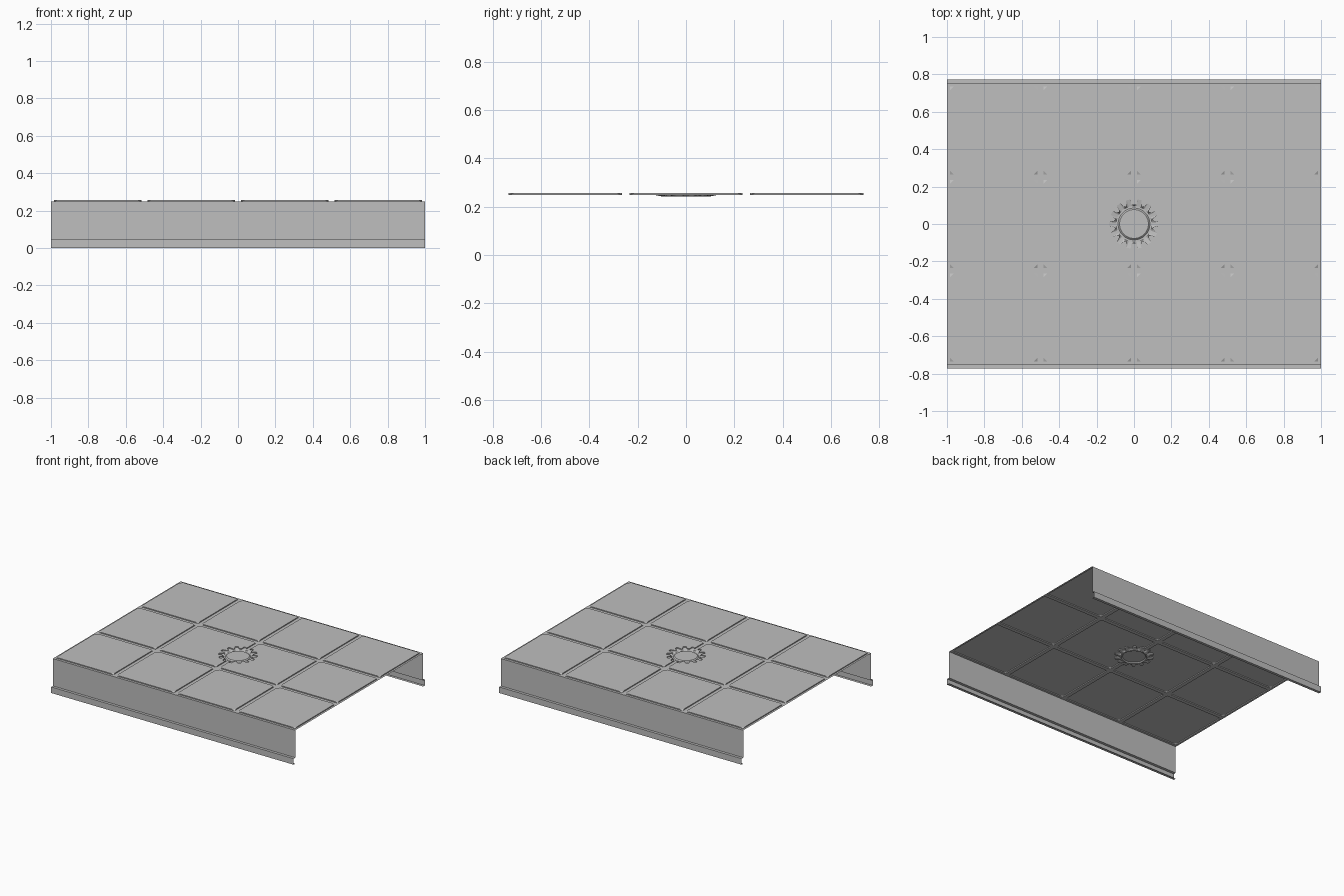
import bpy, bmesh
from math import sin, cos, radians

cube = bpy.data.objects.get("Cube")
if cube:
    bpy.data.objects.remove(cube, do_unlink=True)

grey = bpy.data.materials.new("sheet_grey")
grey.use_nodes = True
grey.diffuse_color = (0.52, 0.52, 0.52, 1)
grey.node_tree.nodes["Principled BSDF"].inputs["Base Color"].default_value = (0.52, 0.52, 0.52, 1)

FLOOR, TOP, PIT = 0.249, 0.256, 0.242   # groove floor, panel top, gear recess
HALF_Y = 0.753
GAP = 0.015                             # half a groove
CUT = 0.02                              # panel corner cut
TEETH = 14


def finish(name, bm, recalc=False):
    if recalc:
        bmesh.ops.recalc_face_normals(bm, faces=bm.faces[:])
    mesh = bpy.data.meshes.new(name)
    bm.to_mesh(mesh)
    bm.free()
    mesh.materials.append(grey)
    obj = bpy.data.objects.new(name, mesh)
    bpy.context.collection.objects.link(obj)
    return obj


def rect(bm, x0, x1, y0, y1, z):
    bm.faces.new([bm.verts.new((x, y, z)) for x, y in ((x0, y0), (x1, y0), (x1, y1), (x0, y1))])


# Gear outline, clockwise from the gap at the back
tooth = [(-8, 0.108), (-4.5, 0.133), (4.5, 0.133), (8, 0.108), (180 / TEETH, 0.1)]
gear = []
for t in range(TEETH):
    for offset, r in tooth:
        a = radians((t + 0.5) * 360 / TEETH + offset)
        gear.append((r * sin(a), r * cos(a)))


def panel(bm, x0, x1, y0, y1, bite=0):
    """Raised panel with sloped corner cuts; bite = side (+1/-1) holding the gear."""
    top, low = [], []
    corners = [(x0, y0, 1, 1), (x1, y0, -1, 1), (x1, y1, -1, -1), (x0, y1, 1, -1)]
    for i, (x, y, sx, sy) in enumerate(corners):
        along_x, along_y = (x + sx * CUT, y), (x, y + sy * CUT)
        top += [along_y, along_x] if i % 2 == 0 else [along_x, along_y]
        low += [(x, y)] * 2
        # the gear bite lies on the inner edge, after corner 1 or corner 3
        if bite == -1 and i == 1 or bite == 1 and i == 3:
            side = [(p[0], p[1]) for p in gear if p[0] > GAP]
            side = [(GAP, 0.121)] + side + [(GAP, -0.121)]
            if bite == -1:
                side = [(-px, py) for px, py in reversed(side)]
            top += side
            low += side
    vt = [bm.verts.new((x, y, TOP)) for x, y in top]
    made = {}
    vl = []
    for p in low:
        if p not in made:
            made[p] = bm.verts.new((*p, FLOOR))
        vl.append(made[p])
    bm.faces.new(vt)
    for i in range(len(vt)):
        j = (i + 1) % len(vt)
        ring = [vl[i], vl[j], vt[j], vt[i]]
        bm.faces.new(ring if vl[i] != vl[j] else [vl[i], vt[j], vt[i]])


# Deck: four by three raised panels with grooves between
xs = [-1] + [c + s * GAP for c in (-0.5, 0, 0.5) for s in (-1, 1)] + [1]
ys = [-0.75] + [c + s * GAP for c in (-0.25, 0.25) for s in (-1, 1)] + [0.75]
xs = [-1, -1 + GAP] + xs[1:-1] + [1 - GAP, 1]
ys = [-HALF_Y, -0.75 + GAP] + ys[1:-1] + [0.75 - GAP, HALF_Y]

panels = bmesh.new()
grooves = bmesh.new()
for i in range(len(xs) - 1):
    for j in range(len(ys) - 1):
        x0, x1, y0, y1 = xs[i], xs[i + 1], ys[j], ys[j + 1]
        middle = y0 < 0 < y1
        if i % 2 and j % 2:
            touches = abs(x0) < 0.1 or abs(x1) < 0.1
            panel(panels, x0, x1, y0, y1, (1 if x0 > 0 else -1) if middle and touches else 0)
        elif middle and x0 < 0 < x1:
            rect(grooves, x0, x1, y0, -0.103, FLOOR)
            rect(grooves, x0, x1, 0.103, y1, FLOOR)
        else:
            rect(grooves, x0, x1, y0, y1, FLOOR)
finish("raised_panels", panels)
bmesh.ops.remove_doubles(grooves, verts=grooves.verts[:], dist=0.0001)
finish("groove_floor", grooves)

# Gear recess: sloping teeth, flat ring and a round centre disc
bm = bmesh.new()
rings = [[bm.verts.new((x, y, FLOOR)) for x, y in gear]]
for r, z in ((0.096, PIT), (0.085, PIT), (0.077, FLOOR)):
    ring = []
    for x, y in gear:
        d = (x * x + y * y) ** 0.5
        ring.append(bm.verts.new((x / d * r, y / d * r, z)))
    rings.append(ring)
n = len(gear)
for a, b in zip(rings, rings[1:]):
    for i in range(n):
        j = (i + 1) % n
        bm.faces.new([a[i], a[j], b[j], b[i]])
bm.faces.new(rings[-1])
bmesh.ops.recalc_face_normals(bm, faces=bm.faces[:])
bm.normal_update()
if sum(f.normal.z * f.calc_area() for f in bm.faces) < 0:
    bmesh.ops.reverse_faces(bm, faces=bm.faces[:])
finish("gear_recess", bm)

# Side skirts: wall, outward step, lower flange and bottom lip
profile = [(HALF_Y, FLOOR), (HALF_Y, 0.045), (0.773, 0.045), (0.773, 0), (HALF_Y, 0)]
for name, s in (("front_skirt", -1), ("back_skirt", 1)):
    bm = bmesh.new()
    rows = [[bm.verts.new((x, s * y, z)) for x in (-s, s)] for y, z in profile]
    for a, b in zip(rows, rows[1:]):
        bm.faces.new([a[0], a[1], b[1], b[0]])
    finish(name, bm)
